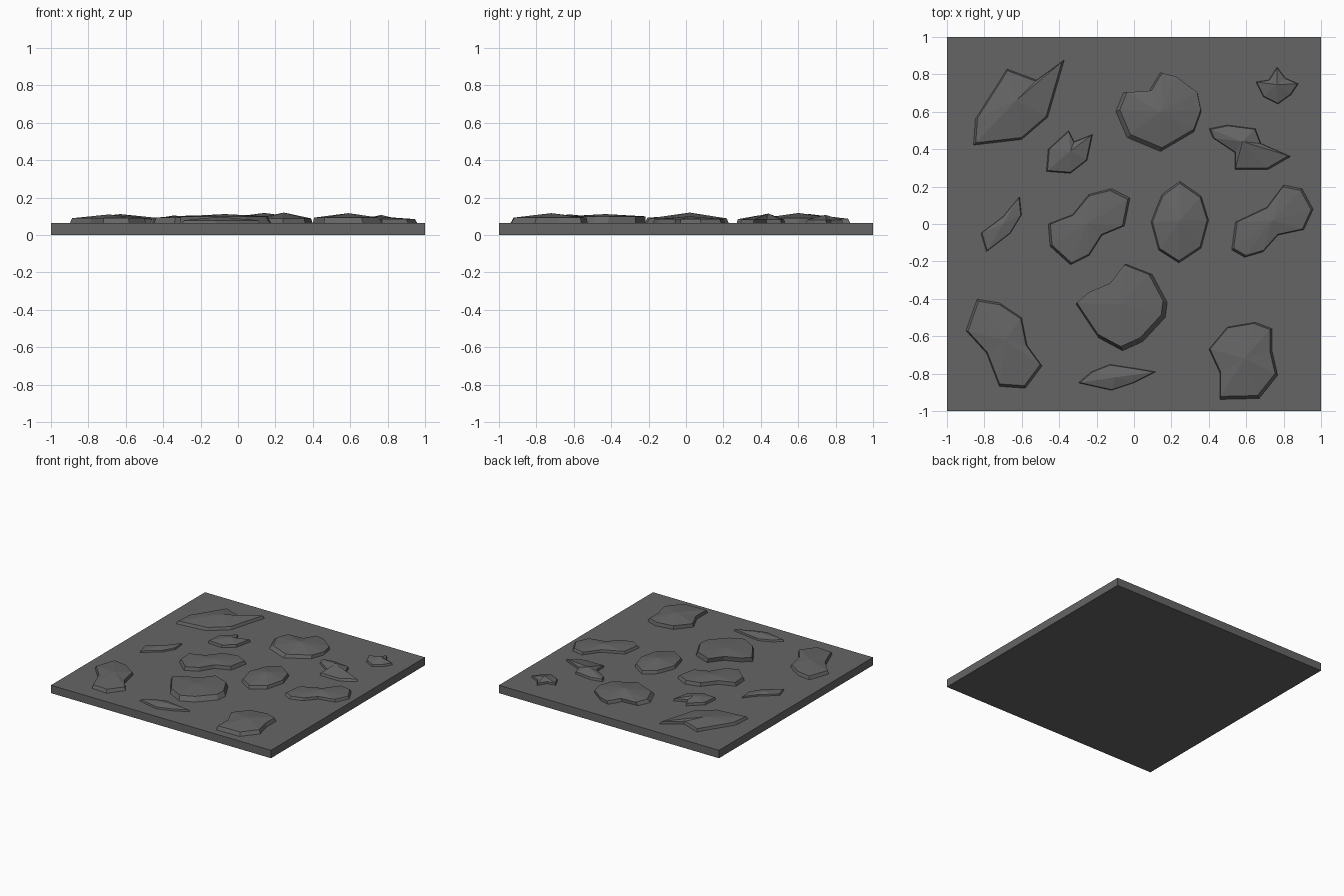
import bpy, bmesh
from mathutils import Vector

TOP = 0.065  # upper surface of the slab

stone = bpy.data.materials.new("dark_stone")
stone.diffuse_color = (0.13, 0.13, 0.13, 1)


def finish(name, bm):
    bmesh.ops.recalc_face_normals(bm, faces=bm.faces)
    mesh = bpy.data.meshes.new(name)
    bm.to_mesh(mesh)
    bm.free()
    mesh.materials.append(stone)
    obj = bpy.data.objects.new(name, mesh)
    bpy.context.collection.objects.link(obj)
    return obj


def rock(name, peak, height, lip, outline, shift=(0, 0)):
    """Faceted rock: outline on the slab, a low steep lip, then shallow facets to a peak."""
    bm = bmesh.new()
    centre, offset = Vector(peak), Vector(shift)
    foot, shoulder = [], []
    for p in outline:
        p = Vector(p)
        q = centre + (p - centre) * 0.94 + offset
        foot.append(bm.verts.new((p.x, p.y, TOP - 0.004)))
        shoulder.append(bm.verts.new((q.x, q.y, TOP + lip)))
    apex = bm.verts.new((centre.x, centre.y, height))
    n = len(foot)
    for i in range(n):
        j = (i + 1) % n
        bm.faces.new((foot[i], foot[j], shoulder[j], shoulder[i]))
        bm.faces.new((shoulder[i], shoulder[j], apex))
    bm.faces.new(foot)
    return finish(name, bm)


# Square base slab
bm = bmesh.new()
bmesh.ops.create_cube(bm, size=1)
bmesh.ops.scale(bm, vec=(2, 2, TOP), verts=bm.verts)
bmesh.ops.translate(bm, vec=(0, 0, TOP / 2), verts=bm.verts)
finish("slab", bm)

# Back row
rock("long_rock", (-0.63, 0.66), 0.112, 0.022,
     [(-0.86, 0.42), (-0.6, 0.45), (-0.46, 0.57), (-0.37, 0.88),
      (-0.52, 0.77), (-0.68, 0.83), (-0.71, 0.78), (-0.85, 0.56)])
rock("back_rock", (0.14, 0.6), 0.118, 0.025,
     [(0.14, 0.385), (0.32, 0.49), (0.36, 0.6), (0.34, 0.7), (0.22, 0.79),
      (0.14, 0.81), (0.08, 0.71), (-0.06, 0.7), (-0.1, 0.6), (-0.04, 0.46)], (0.01, 0.01))
rock("corner_rock", (0.765, 0.745), 0.108, 0.016,
     [(0.77, 0.64), (0.84, 0.69), (0.88, 0.75), (0.81, 0.78),
      (0.765, 0.84), (0.72, 0.77), (0.65, 0.76), (0.69, 0.68)])
rock("small_rock", (-0.34, 0.39), 0.105, 0.02,
     [(-0.47, 0.28), (-0.34, 0.27), (-0.25, 0.34), (-0.22, 0.48),
      (-0.32, 0.44), (-0.35, 0.5), (-0.46, 0.4)])
rock("right_wedge_rock", (0.58, 0.44), 0.115, 0.018,
     [(0.54, 0.29), (0.72, 0.29), (0.84, 0.36), (0.68, 0.43),
      (0.65, 0.51), (0.5, 0.53), (0.4, 0.51), (0.42, 0.46), (0.54, 0.38)])

# Middle row
rock("sliver_rock", (-0.7, 0.0), 0.087, 0.012,
     [(-0.79, -0.15), (-0.66, -0.05), (-0.6, 0.05), (-0.61, 0.15), (-0.7, 0.04), (-0.82, -0.05)])
rock("left_lobe_rock", (-0.25, 0.0), 0.105, 0.028,
     [(-0.34, -0.22), (-0.24, -0.17), (-0.17, -0.06), (-0.05, -0.01), (-0.02, 0.14),
      (-0.12, 0.19), (-0.24, 0.16), (-0.33, 0.05), (-0.46, 0.0), (-0.45, -0.12)])
rock("centre_rock", (0.245, 0.02), 0.12, 0.024,
     [(0.24, -0.21), (0.36, -0.13), (0.4, 0.02), (0.36, 0.15),
      (0.245, 0.23), (0.15, 0.16), (0.12, 0.09), (0.09, 0.01), (0.13, -0.14)])
rock("right_lobe_rock", (0.74, 0.02), 0.1, 0.02,
     [(0.59, -0.18), (0.69, -0.15), (0.77, -0.06), (0.91, -0.03), (0.96, 0.08),
      (0.9, 0.19), (0.8, 0.21), (0.71, 0.09), (0.54, 0.01), (0.52, -0.14)])

# Front rows
rock("broad_rock", (-0.07, -0.43), 0.112, 0.035,
     [(-0.06, -0.68), (0.05, -0.63), (0.17, -0.5), (0.18, -0.42), (0.1, -0.27),
      (-0.04, -0.215), (-0.12, -0.32), (-0.24, -0.37), (-0.31, -0.43), (-0.19, -0.61)],
     (-0.01, 0.01))
rock("left_front_rock", (-0.69, -0.62), 0.11, 0.025,
     [(-0.72, -0.87), (-0.58, -0.88), (-0.49, -0.76), (-0.57, -0.65), (-0.6, -0.5),
      (-0.72, -0.42), (-0.84, -0.4), (-0.9, -0.57), (-0.79, -0.69)])
rock("flat_front_rock", (-0.1, -0.82), 0.098, 0.014,
     [(-0.3, -0.85), (-0.12, -0.89), (0.0, -0.85), (0.12, -0.79), (0.0, -0.77), (-0.13, -0.75),
      (-0.23, -0.79)])
rock("right_front_rock", (0.59, -0.72), 0.117, 0.028,
     [(0.46, -0.94), (0.67, -0.935), (0.77, -0.81), (0.74, -0.68), (0.74, -0.56),
      (0.65, -0.525), (0.5, -0.55), (0.4, -0.67), (0.46, -0.8)], (-0.005, 0.005))
